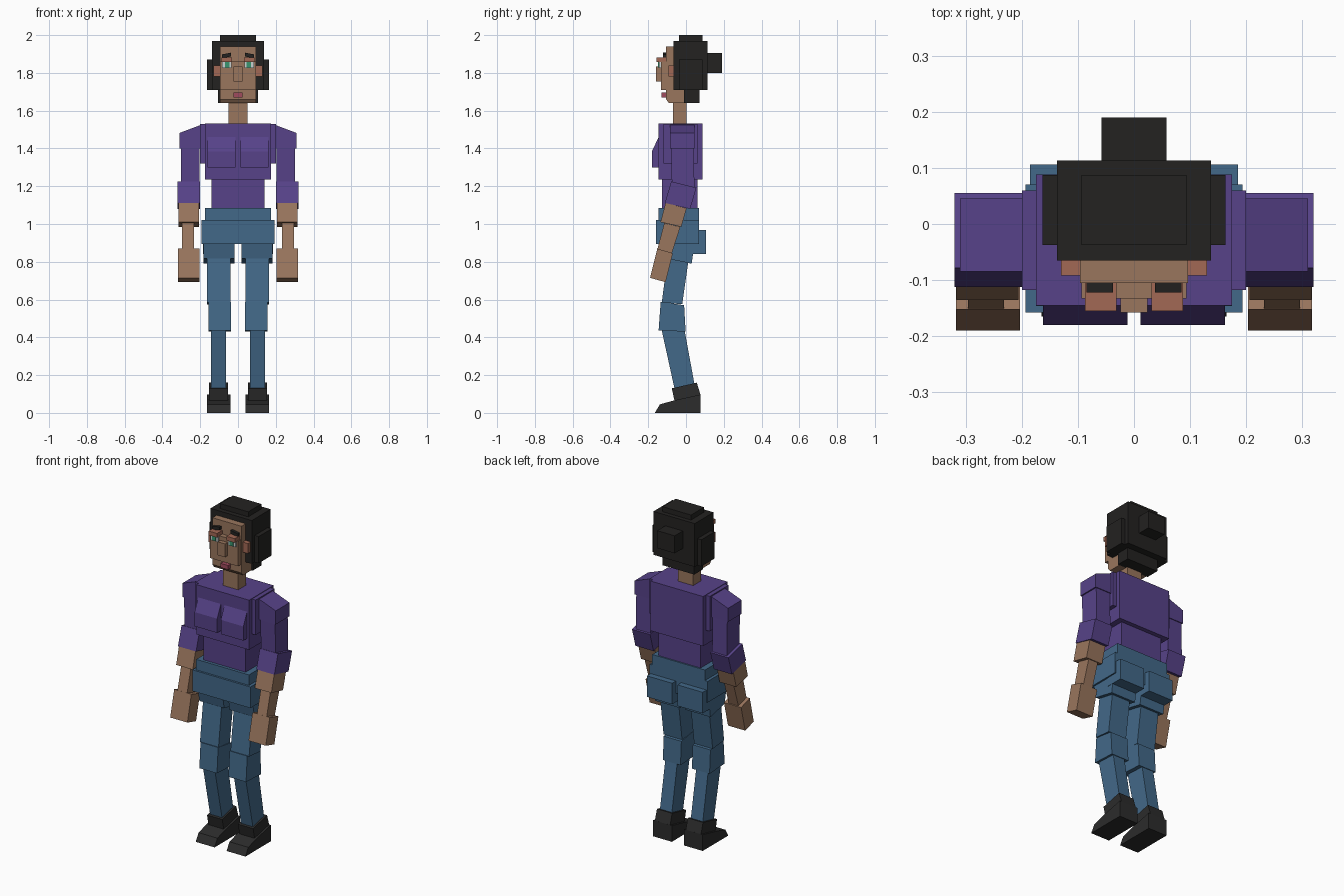
import bpy, bmesh


def material(name, rgb):
    m = bpy.data.materials.new(name)
    m.diffuse_color = (*rgb, 1)
    return m


HAIR = material("hair_black", (0.017, 0.016, 0.015))
SKIN = material("skin", (0.32, 0.18, 0.11))
BLUSH = material("blush_skin", (0.36, 0.14, 0.09))
LIPS = material("lips", (0.35, 0.07, 0.11))
SHIRT = material("purple_shirt", (0.095, 0.055, 0.25))
JEANS = material("blue_jeans", (0.055, 0.14, 0.25))
SHOE = material("shoe_black", (0.025, 0.025, 0.025))
WHITE = material("eye_white", (0.6, 0.65, 0.65))
GREEN = material("iris_green", (0.04, 0.3, 0.16))


def prism(name, profile, lo, hi, mat, axis="x", mirror=False):
    """Extrude a (y,z) profile along x, or an (x,z) profile along y."""
    bm = bmesh.new()
    at = (lambda p, d: (d, *p)) if axis == "x" else (lambda p, d: (p[0], d, p[1]))
    rings = [[bm.verts.new(at(p, d)) for p in profile] for d in (lo, hi)]
    bm.faces.new(rings[0])
    bm.faces.new(rings[1][::-1])
    n = len(profile)
    for i in range(n):
        j = (i + 1) % n
        bm.faces.new((rings[0][i], rings[0][j], rings[1][j], rings[1][i]))
    bmesh.ops.recalc_face_normals(bm, faces=bm.faces)
    mesh = bpy.data.meshes.new(name)
    bm.to_mesh(mesh)
    bm.free()
    mesh.materials.append(mat)
    ob = bpy.data.objects.new(name, mesh)
    bpy.context.collection.objects.link(ob)
    if mirror:
        ob.modifiers.new("Mirror", "MIRROR").use_axis[0] = True
    return ob


def box(name, x, y, z, mat, mirror=False):
    prof = [(y[0], z[0]), (y[1], z[0]), (y[1], z[1]), (y[0], z[1])]
    return prism(name, prof, x[0], x[1], mat, mirror=mirror)


def mid(name, half, y, z, mat):
    return box(name, (-half, half), y, z, mat)


# Hair
mid("hair_cap", 0.137, (-0.065, 0.113), (1.71, 1.97), HAIR)
mid("hair_crown", 0.094, (-0.037, 0.087), (1.97, 2.0), HAIR)
mid("hair_nape", 0.105, (-0.01, 0.072), (1.64, 1.71), HAIR)
mid("hair_bun", 0.058, (0.113, 0.19), (1.80, 1.905), HAIR)
box("hair_side", (0.137, 0.163), (-0.037, 0.087), (1.71, 1.87), HAIR, True)

# Head and face
prism("head", [(-0.105, 1.66), (-0.09, 1.64), (-0.01, 1.64), (0.0, 1.71),
               (0.0, 1.94), (-0.105, 1.94)], -0.096, 0.096, SKIN)
mid("cheek_block", 0.094, (-0.133, -0.105), (1.71, 1.86), SKIN)
mid("nose", 0.024, (-0.158, -0.133), (1.755, 1.835), SKIN)
mid("mouth", 0.025, (-0.13, -0.105), (1.67, 1.695), LIPS)
mid("neck", 0.05, (-0.07, 0.003), (1.53, 1.64), SKIN)
box("ear", (0.096, 0.13), (-0.092, -0.065), (1.78, 1.84), BLUSH, True)
box("eye", (0.034, 0.084), (-0.143, -0.13), (1.825, 1.857), WHITE, True)
box("iris", (0.046, 0.07), (-0.147, -0.14), (1.828, 1.857), GREEN, True)
box("eyelid", (0.031, 0.087), (-0.155, -0.105), (1.857, 1.882), BLUSH, True)
prism("eyebrow", [(0.037, 1.887), (0.085, 1.878), (0.085, 1.898), (0.037, 1.907)],
      -0.122, -0.105, HAIR, "y", True)

# Torso
mid("chest", 0.175, (-0.145, 0.088), (1.235, 1.533), SHIRT)
mid("chest_sides", 0.2, (-0.118, 0.06), (1.32, 1.53), SHIRT)
mid("abdomen", 0.14, (-0.128, 0.062), (1.08, 1.235), SHIRT)
prism("bust", [(-0.145, 1.46), (-0.18, 1.385), (-0.18, 1.30), (-0.145, 1.30)],
      0.012, 0.162, SHIRT, mirror=True)

# Arms
prism("shoulder", [(0.195, 1.40), (0.31, 1.40), (0.31, 1.482), (0.195, 1.525)],
      -0.085, 0.045, SHIRT, "y", True)
prism("upper_arm", [(-0.08, 1.40), (0.04, 1.40), (0.045, 1.19), (-0.075, 1.22)],
      0.205, 0.302, SHIRT, mirror=True)
prism("sleeve_cuff", [(-0.078, 1.225), (0.055, 1.192), (0.022, 1.08), (-0.112, 1.112)],
      0.2, 0.32, SHIRT, mirror=True)
prism("forearm", [(-0.108, 1.112), (0.003, 1.083), (-0.025, 0.985), (-0.135, 1.01)],
      0.206, 0.316, SKIN, mirror=True)
prism("wrist", [(-0.115, 1.005), (-0.03, 0.985), (-0.075, 0.845), (-0.152, 0.865)],
      0.232, 0.296, SKIN, mirror=True)
prism("hand", [(-0.152, 0.87), (-0.07, 0.845), (-0.108, 0.692), (-0.19, 0.715)],
      0.203, 0.317, SKIN, mirror=True)

# Hips
mid("waistband", 0.175, (-0.146, 0.07), (1.022, 1.085), JEANS)
mid("hips", 0.193, (-0.158, 0.07), (0.895, 1.022), JEANS)
box("seat", (0.018, 0.185), (0.0, 0.106), (0.842, 0.968), JEANS, True)

# Legs
prism("upper_thigh", [(-0.12, 0.895), (0.045, 0.895), (0.03, 0.79), (-0.105, 0.818)],
      0.018, 0.183, JEANS, mirror=True)
prism("thigh", [(-0.098, 0.82), (0.012, 0.80), (-0.02, 0.575), (-0.128, 0.585)],
      0.04, 0.163, JEANS, mirror=True)
prism("knee", [(-0.134, 0.588), (-0.01, 0.57), (-0.002, 0.43), (-0.145, 0.437)],
      0.038, 0.155, JEANS, mirror=True)
prism("shin", [(-0.128, 0.435), (-0.007, 0.435), (0.045, 0.15), (-0.06, 0.125)],
      0.063, 0.142, JEANS, mirror=True)
prism("shoe_ankle", [(-0.075, 0.13), (0.057, 0.16), (0.077, 0.095), (-0.06, 0.06)],
      0.052, 0.153, SHOE, mirror=True)
prism("shoe_foot", [(-0.165, 0.0), (0.077, 0.0), (0.077, 0.097), (-0.06, 0.067),
                    (-0.138, 0.045)], 0.04, 0.165, SHOE, mirror=True)
